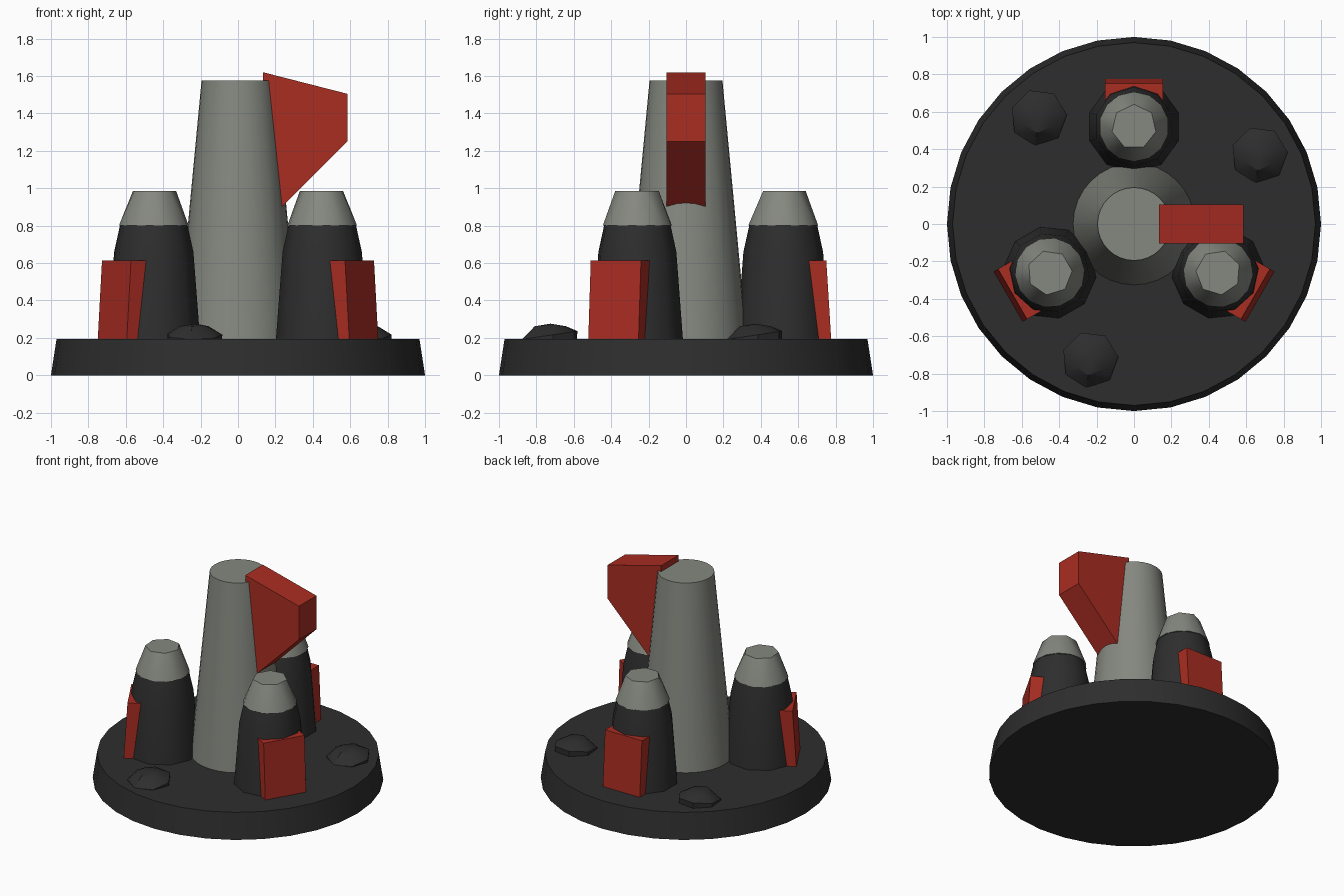
import bpy, bmesh, math
from mathutils import Vector, Matrix

if "Cube" in bpy.data.objects:
    bpy.data.objects.remove(bpy.data.objects["Cube"])


def material(name, rgb):
    m = bpy.data.materials.new(name)
    m.diffuse_color = (*rgb, 1)
    m.use_nodes = True
    m.node_tree.nodes["Principled BSDF"].inputs["Base Color"].default_value = m.diffuse_color
    return m


DARK = material("charcoal", (0.027, 0.027, 0.027))
GREY = material("stone grey", (0.235, 0.245, 0.215))
RED = material("brick red", (0.40, 0.026, 0.016))


def ring(n, r, z, phase=0.0):
    return [Vector((r * math.cos(phase + math.tau * i / n),
                    r * math.sin(phase + math.tau * i / n), z)) for i in range(n)]


def hull(name, points, mat, matrix=Matrix(), smooth=None):
    """Convex solid around a set of points, optionally smoothed by angle."""
    bm = bmesh.new()
    for p in points:
        bm.verts.new(matrix @ Vector(p))
    bmesh.ops.convex_hull(bm, input=bm.verts[:])
    bmesh.ops.dissolve_limit(bm, angle_limit=0.01, verts=bm.verts[:], edges=bm.edges[:])
    bmesh.ops.recalc_face_normals(bm, faces=bm.faces[:])
    mesh = bpy.data.meshes.new(name)
    bm.to_mesh(mesh)
    bm.free()
    mesh.materials.append(mat)
    ob = bpy.data.objects.new(name, mesh)
    bpy.context.collection.objects.link(ob)
    if smooth:
        bpy.ops.object.select_all(action='DESELECT')
        ob.select_set(True)
        bpy.context.view_layer.objects.active = ob
        bpy.ops.object.shade_smooth_by_angle(angle=math.radians(smooth))
    return ob


# Round base and tall central column
hull("base", ring(32, 1.0, 0) + ring(32, 0.97, 0.195), DARK, smooth=30)
hull("central_column", ring(32, 0.327, 0.18) + ring(32, 0.195, 1.575), GREY, smooth=30)

# Wedge-shaped fin on the column
fin = [(0.135, 1.62), (0.585, 1.505), (0.585, 1.25), (0.135, 0.80)]
hull("column_fin", [(x, y, z) for x, z in fin for y in (-0.105, 0.105)], RED)

# Three small towers, each with a cap and an outward-facing slab (local +x is outward)
for i in range(3):
    turn = Matrix.Rotation(math.radians(90 + 120 * i), 4, 'Z')
    place = turn @ Matrix.Translation((0.52, 0, 0))
    body = ring(10, 0.25, 0.18) + ring(10, 0.213, 0.66) + ring(10, 0.182, 0.80)
    hull(f"tower_body_{i + 1}", body, DARK, place, 40)
    cap = ring(14, 0.187, 0.80) + ring(7, 0.12, 0.985)
    hull(f"tower_cap_{i + 1}", cap, GREY, place, 40)
    slab = [(0.665, 0.18), (0.777, 0.18), (0.75, 0.615), (0.64, 0.615)]
    hull(f"tower_slab_{i + 1}",
         [(x, y, z) for x, z in slab for y in (-0.155, 0.155)], RED, turn)

# Low faceted rocks on the base
for i, (x, y) in enumerate([(-0.51, 0.57), (0.67, 0.37), (-0.235, -0.725)]):
    rock = ring(7, 0.15, 0.18, 0.1)
    rock += [Vector((p.x, p.y, 0.215 + 0.15 * p.y)) for p in ring(7, 0.152, 0, 0.1)]
    rock += ring(6, 0.085, 0.262, 0.4) + [Vector((0.01, 0, 0.276))]
    hull(f"rock_{i + 1}", rock, DARK, Matrix.Translation((x, y, 0)), 30)
